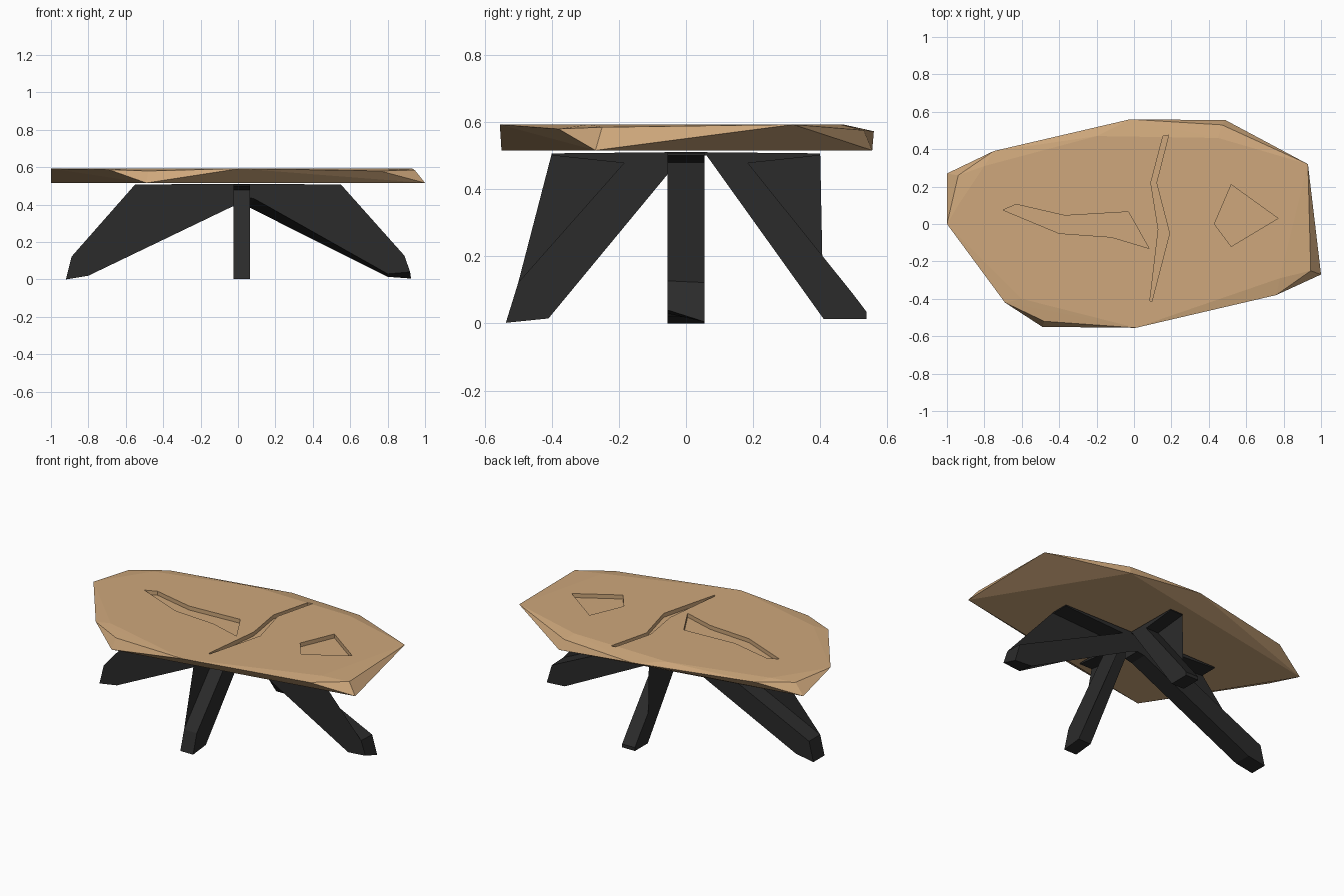
import bpy, bmesh
from mathutils import Vector

if "Cube" in bpy.data.objects:
    bpy.data.objects.remove(bpy.data.objects["Cube"])


def material(name, rgb):
    m = bpy.data.materials.new(name)
    m.diffuse_color = (*rgb, 1)
    m.use_nodes = True
    m.node_tree.nodes["Principled BSDF"].inputs["Base Color"].default_value = m.diffuse_color
    return m


wood = material("wood", (0.62, 0.39, 0.2))
black = material("black_metal", (0.024, 0.024, 0.024))


def add_object(name, bm, mat):
    bmesh.ops.recalc_face_normals(bm, faces=bm.faces)
    me = bpy.data.meshes.new(name)
    bm.to_mesh(me)
    bm.free()
    me.materials.append(mat)
    ob = bpy.data.objects.new(name, me)
    bpy.context.collection.objects.link(ob)
    return ob


def loft(name, loop_a, loop_b, mat):
    """Closed solid between two matching loops of points."""
    bm = bmesh.new()
    a = [bm.verts.new(p) for p in loop_a]
    b = [bm.verts.new(p) for p in loop_b]
    n = len(a)
    faces = [bm.faces.new(a), bm.faces.new(b[::-1])]
    for i in range(n):
        j = (i + 1) % n
        bm.faces.new((a[j], a[i], b[i], b[j]))
    bmesh.ops.triangulate(bm, faces=faces)
    return add_object(name, bm, mat)


# Table top: rough hewn slab, four low corners under a faceted upper rim
low = [(-0.49, -0.55), (1.0, -0.27), (0.49, 0.555), (-1.0, 0.27)]
rim = [(-1.0, 0.0, 0.593), (-0.94, 0.26, 0.583), (-0.75, 0.39, 0.583),
       (-0.02, 0.56, 0.573), (0.47, 0.53, 0.576), (0.93, 0.32, 0.593),
       (0.945, -0.25, 0.585), (0.76, -0.38, 0.58), (0.01, -0.555, 0.593),
       (-0.48, -0.52, 0.58), (-0.69, -0.42, 0.587)]
plateau = [(-0.94, 0.1), (-0.8, 0.31), (-0.2, 0.47), (0.45, 0.46),
           (0.78, -0.29), (-0.6, -0.4)]
bm = bmesh.new()
for p in [(x, y, 0.516) for x, y in low] + rim + [(x, y, 0.593) for x, y in plateau]:
    bm.verts.new(p)
hull = bmesh.ops.convex_hull(bm, input=bm.verts)
bmesh.ops.delete(bm, geom=[v for v in bm.verts if not v.link_faces], context='VERTS')
top = add_object("table_top", bm, wood)

# Carved recesses in the upper face
recesses = {
    "long_recess": [(-0.70, 0.075), (-0.63, 0.105), (-0.37, 0.045), (-0.03, 0.065),
                    (0.08, -0.13), (-0.12, -0.07), (-0.40, -0.05)],
    "crack_recess": [(0.155, 0.47), (0.185, 0.475), (0.12, 0.22), (0.19, -0.05),
                     (0.095, -0.415), (0.085, -0.41), (0.13, -0.03), (0.09, 0.22)],
    "knot_recess": [(0.43, 0.0), (0.52, 0.21), (0.77, 0.03), (0.52, -0.12)],
}
for name, pts in recesses.items():
    cutter = loft(name + "_cutter", [(x, y, 0.568) for x, y in pts],
                  [(x, y, 0.65) for x, y in pts], wood)
    cutter.hide_render = True
    cutter.display_type = 'WIRE'
    mod = top.modifiers.new(name, 'BOOLEAN')
    mod.operation = 'DIFFERENCE'
    mod.solver = 'EXACT'
    mod.object = cutter


# Legs: a splayed bar and its thin mounting wing share one side profile
def leg(name, direction, side_a, side_b, w_min, w_max):
    d = Vector(direction)
    s = Vector((abs(d.y), abs(d.x), 0))
    up = Vector((0, 0, 1))
    loops = [[d * r + up * z + s * w for r, z in prof]
             for prof, w in ((side_a, w_min), (side_b, w_max))]
    loft(name, loops[0], loops[1], black)


long_top = [(-0.02, 0.511), (0.55, 0.508), (0.55, 0.501), (0.13, 0.48)]
short_top = [(0.0, 0.511), (0.40, 0.507), (0.40, 0.501), (0.185, 0.478)]
long_leg = long_top + [(0.89, 0.122), (0.92, 0.0), (0.80, 0.02), (0.03, 0.39), (-0.02, 0.40)]
right_near = long_top + [(0.89, 0.127), (0.92, 0.04), (0.80, 0.03), (0.09, 0.43), (-0.02, 0.46)]
right_far = long_top + [(0.89, 0.122), (0.925, 0.005), (0.80, 0.014), (0.06, 0.385), (-0.02, 0.41)]
front = short_top + [(0.50, 0.122), (0.537, 0.002), (0.41, 0.015), (0.062, 0.50), (0.0, 0.50)]
back = short_top + [(0.50, 0.085), (0.538, 0.035), (0.538, 0.014), (0.41, 0.014),
                    (0.062, 0.50), (0.0, 0.50)]

leg("left_leg", (-1, 0, 0), long_leg, long_leg, -0.055, 0.055)
leg("right_leg", (1, 0, 0), right_near, right_far, -0.055, 0.055)
leg("front_leg", (0, -1, 0), front, front, -0.023, 0.065)
leg("back_leg", (0, 1, 0), back, back, -0.023, 0.065)
